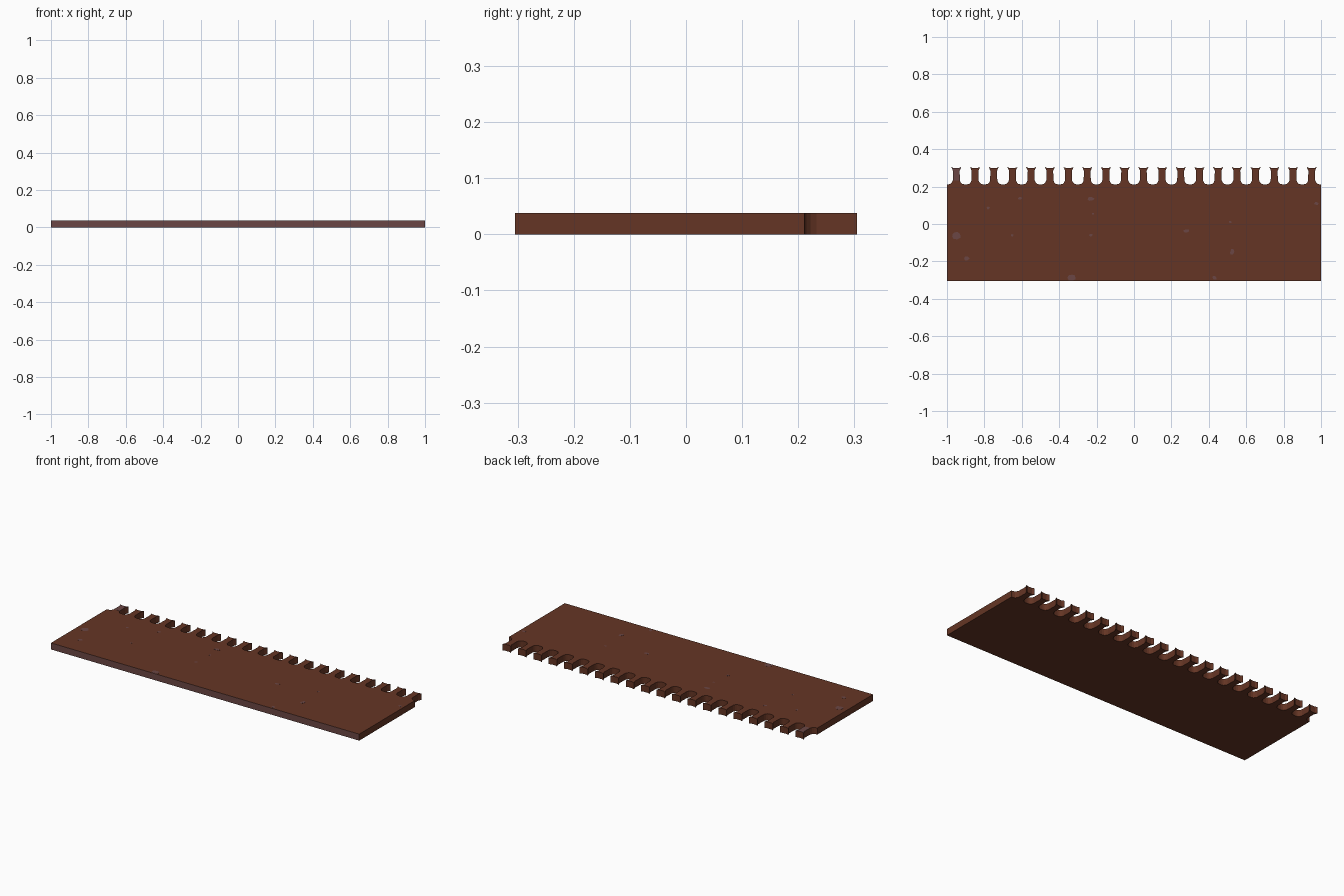
import bpy, bmesh, math, random

if "Cube" in bpy.data.objects:
    bpy.data.objects.remove(bpy.data.objects["Cube"])

random.seed(4)
TOP = 0.038


def material(name, rgb):
    m = bpy.data.materials.new(name)
    m.diffuse_color = (*rgb, 1)
    m.use_nodes = True
    m.node_tree.nodes["Principled BSDF"].inputs["Base Color"].default_value = m.diffuse_color
    return m


brown = material("dark_brown_wood", (0.130, 0.036, 0.018))
mauve = material("worn_mauve_wood", (0.145, 0.062, 0.058))


def slab(name, outlines, z0, z1, mats):
    """Extrude closed outlines (counter-clockwise) from z0 to z1."""
    bm = bmesh.new()
    for pts in outlines:
        lo = [bm.verts.new((x, y, z0)) for x, y in pts]
        hi = [bm.verts.new((x, y, z1)) for x, y in pts]
        bm.faces.new(lo[::-1])
        bm.faces.new(hi)
        n = len(pts)
        for i in range(n):
            j = (i + 1) % n
            bm.faces.new((lo[i], lo[j], hi[j], hi[i]))
    bm.normal_update()
    me = bpy.data.meshes.new(name)
    bm.to_mesh(me)
    bm.free()
    for m in mats:
        me.materials.append(m)
    ob = bpy.data.objects.new(name, me)
    bpy.context.collection.objects.link(ob)
    return ob


# Half of one tooth, from the middle of the gap to the flared tip
half = [(0.042, 0.212), (0.034, 0.217), (0.027, 0.232), (0.019, 0.240),
        (0.018, 0.285), (0.027, 0.305), (0.013, 0.299)]
# the gap is U shaped: steep walls, rounded floor
half[1:4] = [(0.031, 0.215), (0.024, 0.222), (0.019, 0.233)]
tooth = half + [(-x, y) for x, y in reversed(half)]

# Plank with twenty teeth along the back edge
outline = [(-1, -0.305), (1, -0.305), (1, 0.211)]
for k in range(20):
    cx = 0.95 - 0.1 * k
    outline += [(cx + x, y) for x, y in tooth]
outline.append((-1, 0.211))
plank = slab("notched_plank", [outline], 0, TOP, [brown, mauve])
for p in plank.data.polygons:          # worn front edge
    if p.normal.y < -0.9 and p.center.y < -0.3:
        p.material_index = 1

# Worn spots on the top: x, y, radius x, radius y
spots = [(-0.95, -0.06, .028, .022), (-0.335, -0.285, .027, .018),
         (-0.23, 0.135, .018, .012), (0.525, -0.148, .012, .018),
         (-0.895, -0.185, .015, .012), (0.28, -0.037, .018, .010),
         (-0.78, 0.086, .009, .009), (-0.61, 0.138, .011, .010),
         (-0.65, -0.06, .007, .007), (-0.23, -0.06, .010, .008),
         (0.43, -0.288, .013, .012), (0.515, 0.01, .009, .008),
         (0.975, 0.11, .012, .010), (-0.22, 0.055, .007, .006)]
blobs = []
for x, y, rx, ry in spots:
    pts = []
    for i in range(9):
        r, a = random.uniform(0.7, 1.1), i * math.tau / 9
        pts.append((x + rx * r * math.cos(a), y + ry * r * math.sin(a)))
    blobs.append(pts)
# worn first tooth
blobs.append([(-0.95 + x, y) for x, y in tooth[3:-3]])
slab("worn_spots", blobs, TOP - 0.001, TOP + 0.0005, [mauve])
